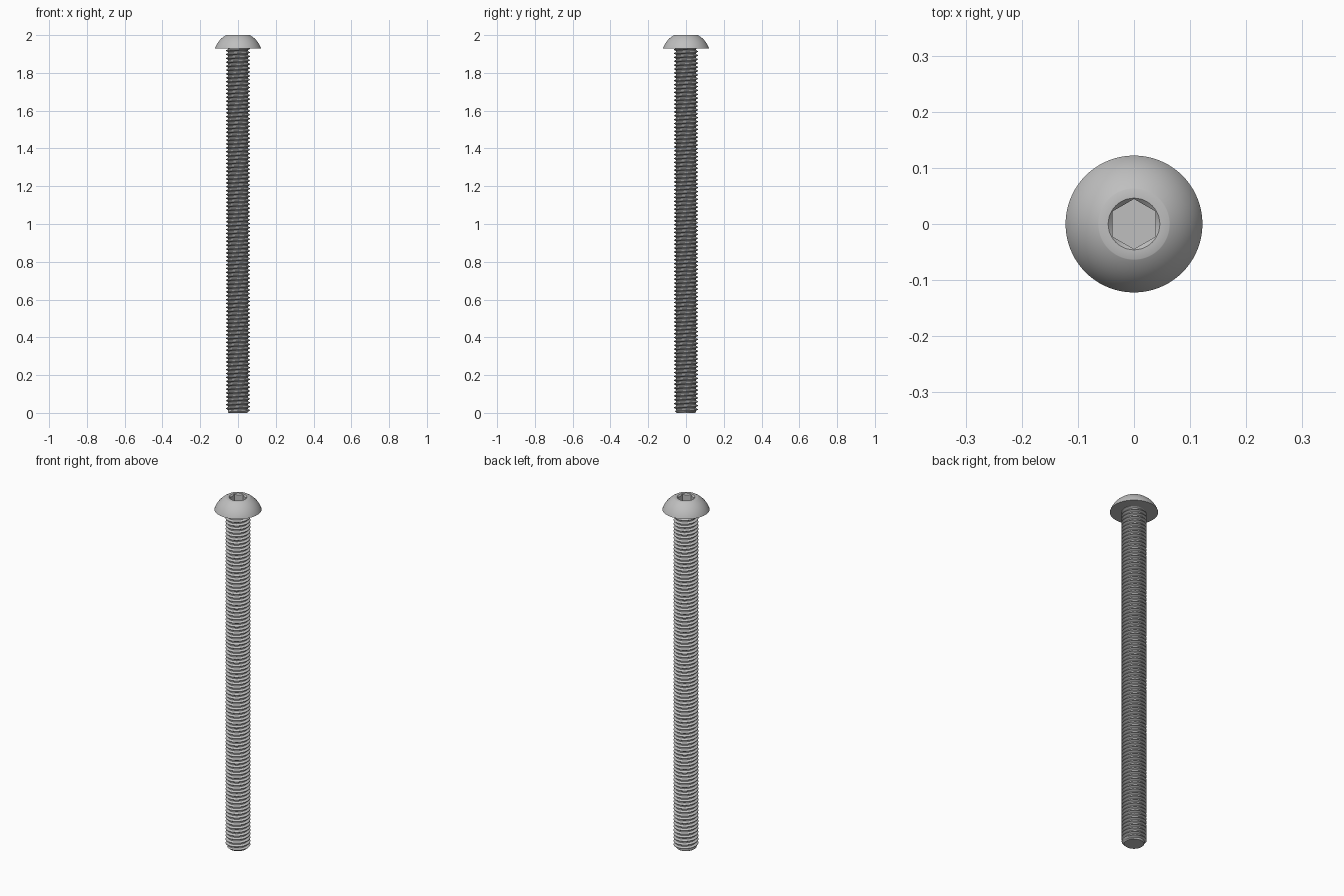
import bpy
import bmesh
from math import cos, sin, pi, sqrt, ceil

default_cube = bpy.data.objects.get("Cube")
if default_cube:
    bpy.data.objects.remove(default_cube, do_unlink=True)

# Main dimensions
HEAD_R, HEAD_BASE, TOP = 0.122, 1.93, 2.0
FLAT_R = 0.063                     # flat rim on top of the dome
SOCKET_R, SOCKET_FLOOR = 0.046, 1.96
HEX_APOTHEM = 0.0386
CREST_R, ROOT_R, TIP_R = 0.064, 0.052, 0.05
PITCH = 0.0206
SHANK_TOP = 1.945                  # runs slightly into the head

steel = bpy.data.materials.new("grey steel")
steel.use_nodes = True
steel.diffuse_color = (0.52, 0.52, 0.52, 1)
steel.node_tree.nodes["Principled BSDF"].inputs["Base Color"].default_value = steel.diffuse_color


def finish(name, bm):
    """Turn a bmesh into a shaded, coloured object."""
    bmesh.ops.recalc_face_normals(bm, faces=bm.faces)
    mesh = bpy.data.meshes.new(name)
    bm.to_mesh(mesh)
    bm.free()
    mesh.materials.append(steel)
    obj = bpy.data.objects.new(name, mesh)
    bpy.context.collection.objects.link(obj)
    bpy.ops.object.select_all(action='DESELECT')
    obj.select_set(True)
    bpy.context.view_layer.objects.active = obj
    bpy.ops.object.shade_smooth_by_angle(angle=pi / 6)
    return obj


def hex_radius(angle):
    """Distance to a hexagon's side, with corners on the y axis."""
    return HEX_APOTHEM / cos((angle + pi / 6) % (pi / 3) - pi / 6)


def build_head(segments=72, dome_steps=12):
    bm = bmesh.new()
    angles = [2 * pi * i / segments for i in range(segments)]

    def ring(radius, height):
        return [bm.verts.new((radius(a) * cos(a), radius(a) * sin(a), height(radius(a))))
                for a in angles]

    # Dome: an arc of a sphere centred on the axis
    h = TOP - HEAD_BASE
    drop = (HEAD_R ** 2 - FLAT_R ** 2 - h * h) / (2 * h)
    sphere_r = sqrt(HEAD_R ** 2 + drop ** 2)
    rings = []
    for k in range(dome_steps + 1):
        z = HEAD_BASE + h * sin(pi / 2 * k / dome_steps)
        r = sqrt(sphere_r ** 2 - (z - HEAD_BASE + drop) ** 2)
        rings.append(ring(lambda a, r=r: r, lambda _, z=z: z))

    # Flat rim, countersink, hexagonal walls
    rings.append(ring(lambda a: SOCKET_R, lambda _: TOP))
    rings.append(ring(hex_radius, lambda r: TOP - (SOCKET_R - r)))
    rings.append(ring(hex_radius, lambda _: SOCKET_FLOOR))

    for lower, upper in zip(rings, rings[1:]):
        for i in range(segments):
            j = (i + 1) % segments
            bm.faces.new((lower[i], lower[j], upper[j], upper[i]))
    bm.faces.new(rings[0])      # underside
    bm.faces.new(rings[-1])     # socket floor
    return finish("button_head", bm)


def build_shank(segments=48):
    bm = bmesh.new()
    # One pitch of the thread: (fraction of pitch, radius)
    profile = [(0, ROOT_R), (0.25, ROOT_R), (0.5625, CREST_R), (0.6875, CREST_R)]
    steps = segments * (ceil(SHANK_TOP / PITCH) + 3)
    rows = []
    for i in range(steps):
        a = 2 * pi * i / segments
        row = []
        for offset, r in profile:
            z = (i / segments - 2 + offset) * PITCH
            z = min(max(z, 0), SHANK_TOP)
            r = min(r, TIP_R + z)            # chamfered tip
            if z == SHANK_TOP:
                r = ROOT_R
            row.append(bm.verts.new((r * cos(a), r * sin(a), z)))
        rows.append(row)

    # Each row closes onto the row one turn above it
    for i in range(steps - segments - 1):
        left = rows[i] + [rows[i + segments][0]]
        right = rows[i + 1] + [rows[i + 1 + segments][0]]
        for k in range(len(profile)):
            bm.faces.new((left[k], right[k], right[k + 1], left[k + 1]))

    # End caps
    for r, z in ((TIP_R, 0), (ROOT_R, SHANK_TOP)):
        bm.faces.new([bm.verts.new((r * cos(2 * pi * i / segments),
                                    r * sin(2 * pi * i / segments), z))
                      for i in range(segments)])
    bmesh.ops.remove_doubles(bm, verts=bm.verts, dist=0.00001)
    loose = [v for v in bm.verts if not v.link_faces]
    bmesh.ops.delete(bm, geom=loose, context='VERTS')
    return finish("threaded_shank", bm)


build_head()
build_shank()
